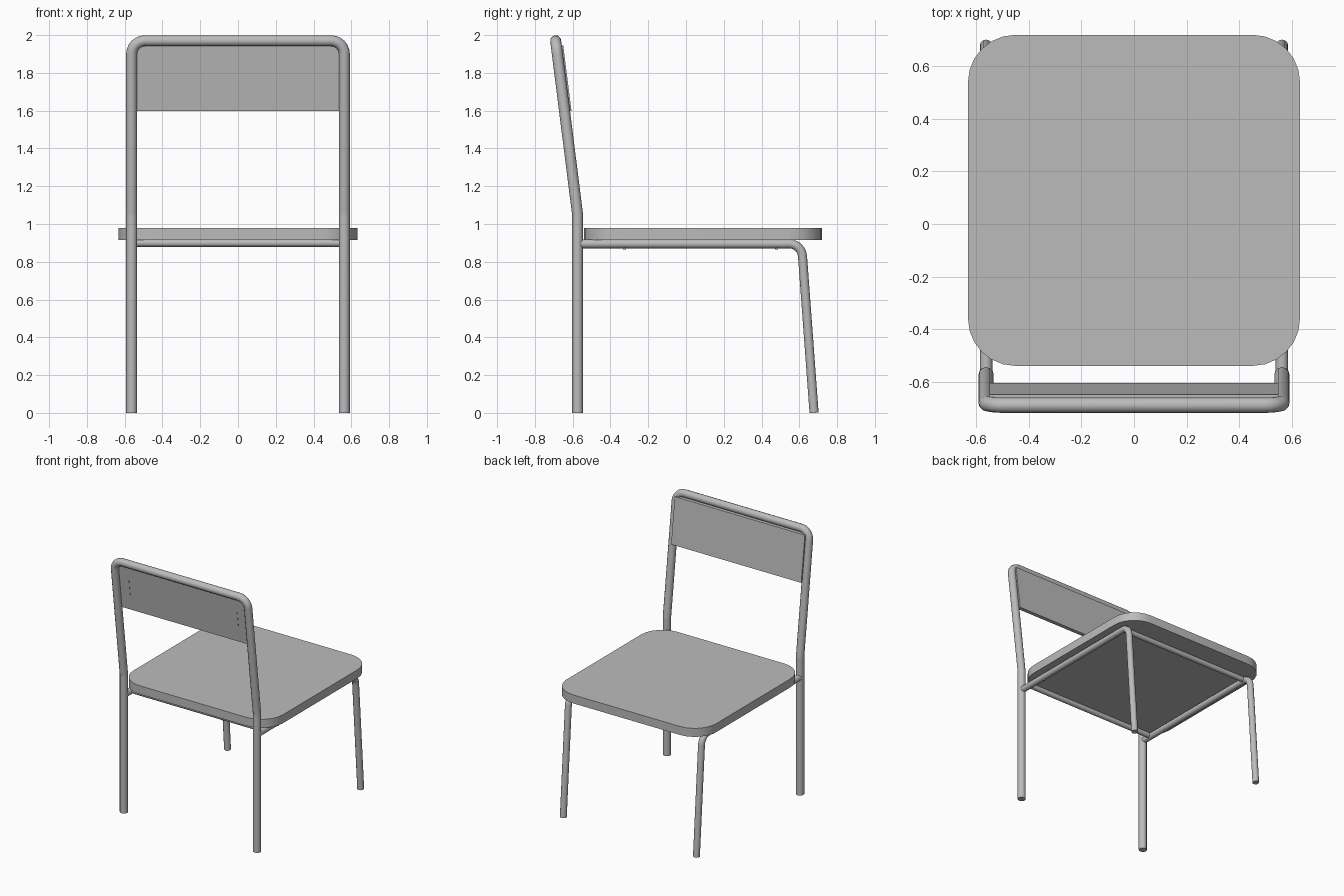
import bpy, bmesh, math
from mathutils import Vector

if "Cube" in bpy.data.objects:
    bpy.data.objects.remove(bpy.data.objects["Cube"])

grey = bpy.data.materials.new("plain grey")
grey.diffuse_color = (0.5, 0.5, 0.5, 1)
grey.use_nodes = True
grey.node_tree.nodes["Principled BSDF"].inputs["Base Color"].default_value = grey.diffuse_color

X = 0.563                       # half distance between the legs
FOOT_Y, KINK_Z, TOP_Y, TOP_Z = -0.574, 1.05, -0.69, 1.97


def fillet(points, radii, steps=6):
    """Round the inner corners of a polyline."""
    pts = [Vector(p) for p in points]
    out = [pts[0]]
    for i in range(1, len(pts) - 1):
        p, r = pts[i], radii[i - 1]
        a, b = (pts[i - 1] - p).normalized(), (pts[i + 1] - p).normalized()
        half = a.angle(b) / 2
        d = r / math.tan(half)
        centre = p + (a + b).normalized() * (r / math.sin(half))
        u, v = p + a * d - centre, p + b * d - centre
        ang = u.angle(v)
        for k in range(steps + 1):
            t = k / steps
            out.append(centre + (u * math.sin((1 - t) * ang) + v * math.sin(t * ang)) / math.sin(ang))
    out.append(pts[-1])
    return out


def finish(ob, angle=35):
    ob.data.materials.clear()
    ob.data.materials.append(grey)
    bpy.ops.object.select_all(action='DESELECT')
    ob.select_set(True)
    bpy.context.view_layer.objects.active = ob
    bpy.ops.object.shade_smooth_by_angle(angle=math.radians(angle))
    return ob


def tube(name, path, radius):
    cu = bpy.data.curves.new(name, 'CURVE')
    cu.dimensions = '3D'
    cu.bevel_depth = radius
    cu.bevel_resolution = 4
    cu.use_fill_caps = True
    sp = cu.splines.new('POLY')
    sp.points.add(len(path) - 1)
    for q, p in zip(sp.points, path):
        q.co = (*p, 1)
    ob = bpy.data.objects.new(name, cu)
    bpy.context.collection.objects.link(ob)
    bpy.ops.object.select_all(action='DESELECT')
    ob.select_set(True)
    bpy.context.view_layer.objects.active = ob
    bpy.ops.object.convert(target='MESH')
    return finish(bpy.context.object, 40)


def prism(name, outline, shift):
    """Extrude a closed outline along a vector."""
    bm = bmesh.new()
    face = bm.faces.new([bm.verts.new(p) for p in outline])
    ext = bmesh.ops.extrude_face_region(bm, geom=[face])
    bmesh.ops.translate(bm, vec=Vector(shift),
                        verts=[g for g in ext["geom"] if isinstance(g, bmesh.types.BMVert)])
    bmesh.ops.recalc_face_normals(bm, faces=bm.faces)
    me = bpy.data.meshes.new(name)
    bm.to_mesh(me)
    bm.free()
    ob = bpy.data.objects.new(name, me)
    bpy.context.collection.objects.link(ob)
    return finish(ob)


# Seat: rounded rectangle slab
hx, y0, y1, r = 0.632, -0.54, 0.72, 0.18
corners = [(hx - r, y1 - r), (-hx + r, y1 - r), (-hx + r, y0 + r), (hx - r, y0 + r)]
outline = [(cx + r * math.cos(a), cy + r * math.sin(a), 0.915)
           for i, (cx, cy) in enumerate(corners)
           for a in [math.pi / 2 * (i + k / 6) for k in range(7)]]
prism("seat", outline, (0, 0, 0.065))

# Back legs and top rail in one bent tube
tube("back_frame", fillet([(-X, FOOT_Y, 0), (-X, FOOT_Y, KINK_Z), (-X, TOP_Y, TOP_Z),
                           (X, TOP_Y, TOP_Z), (X, FOOT_Y, KINK_Z), (X, FOOT_Y, 0)],
                          [0.15, 0.07, 0.07, 0.15]), 0.029)

# Backrest panel, leaning with the frame
slope = (TOP_Y - FOOT_Y) / (TOP_Z - KINK_Z)


def lean(z):
    return FOOT_Y + slope * (z - KINK_Z)


zb, zt = 1.597, 1.945
front, back = 0.037, 0.007
prism("backrest", [(-0.55, lean(zb) + front, zb), (-0.55, lean(zt) + front, zt),
                   (-0.55, lean(zt) + back, zt), (-0.55, lean(zb) + back, zb)], (1.1, 0, 0))

for side, s in (("left", -1), ("right", 1)):
    # Side rail bending into the front leg
    tube("front_leg_" + side,
         fillet([(s * X, -0.56, 0.895), (s * X, 0.612, 0.895), (s * X, 0.678, 0)], [0.07]), 0.024)
    # Small screws under the side rail
    for y in (-0.325, 0.48):
        tube("screw_" + side, [(s * X, y, 0.865), (s * X, y, 0.88)], 0.008)
    # Thin bracket edge showing on the rear of the backrest
    za, zc = 1.71, 1.83
    prism("bracket_" + side, [(s * 0.46, lean(za) + 0.005, za), (s * 0.46, lean(zc) + 0.005, zc),
                              (s * 0.46, lean(zc) + 0.015, zc), (s * 0.46, lean(za) + 0.015, za)],
          (-s * 0.006, 0, 0))

# Cross rails under the seat
for name, y in (("rear_cross_rail", -0.49), ("front_cross_rail", 0.55)):
    tube(name, [(-X, y, 0.899), (X, y, 0.899)], 0.02)
